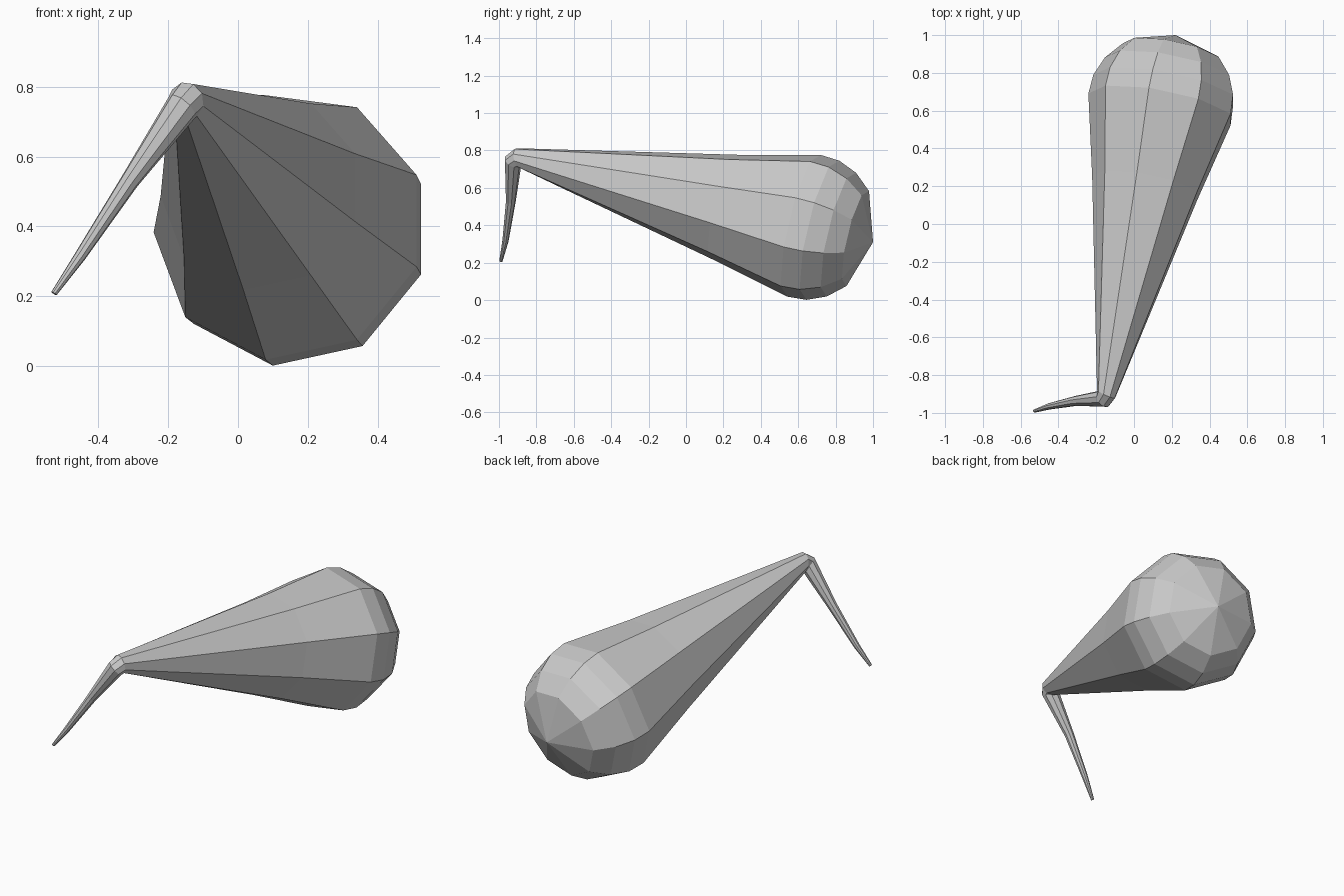
import bpy, bmesh
from math import cos, sin, radians
from mathutils import Vector

if "Cube" in bpy.data.objects:
    bpy.data.objects.remove(bpy.data.objects["Cube"])

SIDES = 9
POLE = Vector((0.22, 1.0, 0.31))
NECK = Vector((-0.147, -0.90, 0.76))
body = (NECK - POLE).normalized()
leg = Vector((-0.15, -0.01, -0.22)).normalized()
leg_low = Vector((-0.12, -0.04, -0.18)).normalized()


def on_axis(y):
    return POLE.lerp(NECK, (POLE.y - y) / (POLE.y - NECK.y))


# Stations along the sweep: centre, direction, radius
stations = [(on_axis(y), body, r) for y, r in (
    (0.91, 0.265), (0.82, 0.345), (0.72, 0.388), (0.62, 0.395), (0.20, 0.292))]
stations += [
    (NECK, body * 0.75 + leg * 0.35, 0.054),                        # neck
    (Vector((-0.16, -0.925, 0.742)), body * 0.4 + leg, 0.049),      # bend
    (Vector((-0.31, -0.937, 0.53)), leg, 0.027),                    # thin stem
    (Vector((-0.452, -0.966, 0.315)), leg_low, 0.017),
    (Vector((-0.527, -0.99, 0.208)), leg_low, 0.009),
]

# Bulb tapering into a bent stem, one continuous nine-sided sweep
bm = bmesh.new()
pole = bm.verts.new(POLE)
t = body
u = Vector((1, 0, 0))
u = (u - t * u.dot(t)).normalized()
rings = []
for centre, direction, radius in stations:
    direction = direction.normalized()
    u = t.rotation_difference(direction) @ u
    t = direction
    v = u.cross(t).normalized() * -1
    if v.z < 0 and not rings:
        v = -v
    if rings:
        v = v if (t.cross(u).dot(v) > 0) == handed else -v
    else:
        handed = t.cross(u).dot(v) > 0
    rings.append([bm.verts.new(centre + radius * (cos(a) * u + sin(a) * v))
                  for a in (radians(20 + 360 / SIDES * i) for i in range(SIDES))])

for i in range(SIDES):
    j = (i + 1) % SIDES
    bm.faces.new((pole, rings[0][i], rings[0][j]))
    for a, b in zip(rings, rings[1:]):
        bm.faces.new((a[i], b[i], b[j], a[j]))
bm.faces.new(rings[-1])
bmesh.ops.recalc_face_normals(bm, faces=bm.faces)

mesh = bpy.data.meshes.new("bulb_with_bent_stem")
bm.to_mesh(mesh)
bm.free()
bpy.context.collection.objects.link(bpy.data.objects.new("bulb_with_bent_stem", mesh))
